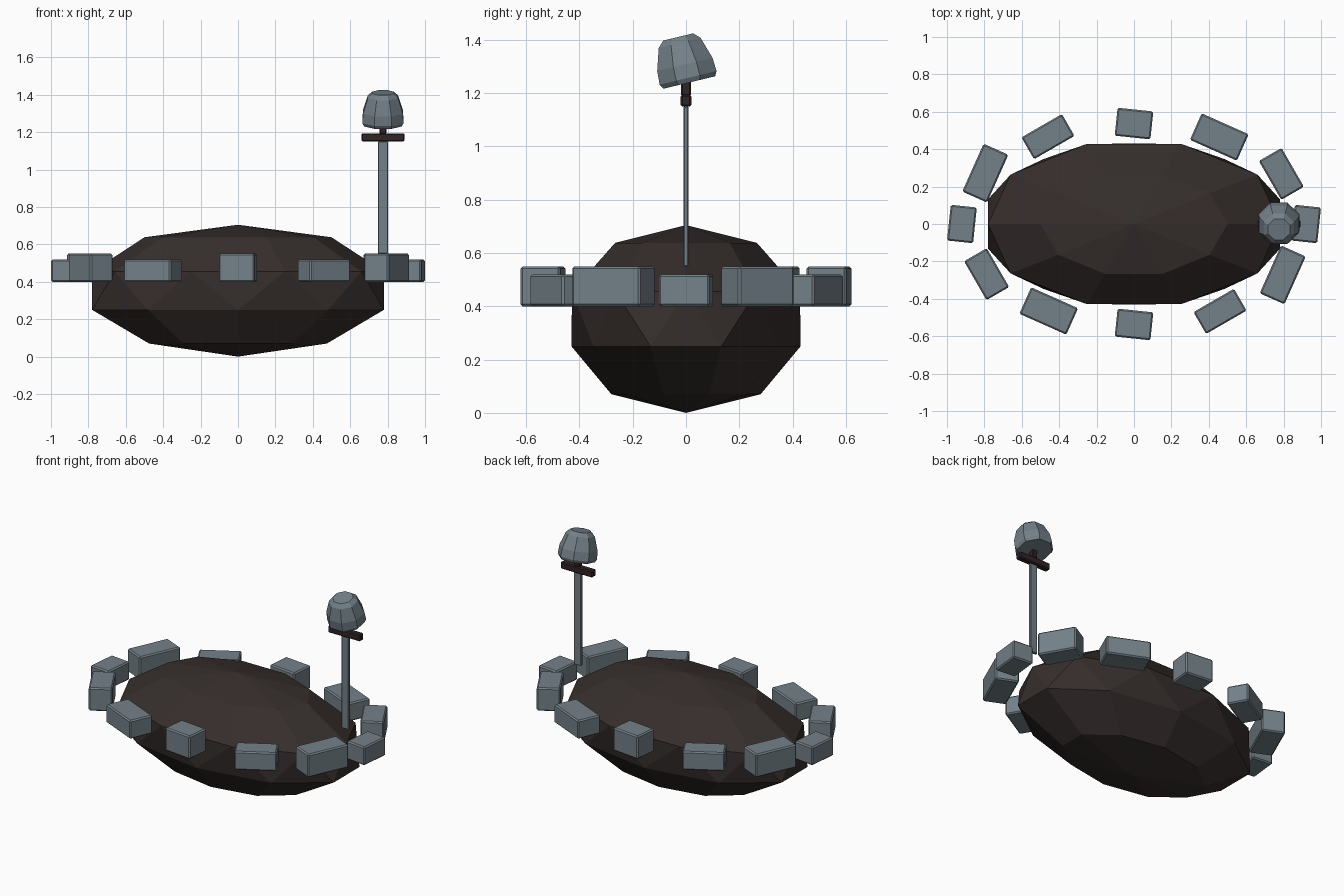
import bpy, bmesh, math
from mathutils import Matrix

if "Cube" in bpy.data.objects:
    bpy.data.objects.remove(bpy.data.objects["Cube"])


def material(name, rgb):
    m = bpy.data.materials.new(name)
    m.diffuse_color = (*rgb, 1)
    m.use_nodes = True
    m.node_tree.nodes["Principled BSDF"].inputs["Base Color"].default_value = m.diffuse_color
    return m


EARTH = material("dark earth", (0.036, 0.027, 0.025))
STONE = material("grey stone", (0.175, 0.22, 0.25))
WOOD = material("dark wood", (0.030, 0.018, 0.017))


def finish(name, bm, mat):
    bmesh.ops.recalc_face_normals(bm, faces=bm.faces)
    mesh = bpy.data.meshes.new(name)
    bm.to_mesh(mesh)
    bm.free()
    mesh.materials.append(mat)
    ob = bpy.data.objects.new(name, mesh)
    bpy.context.collection.objects.link(ob)
    return ob


def box(name, centre, size, mat, angle=0, bevel=0.008):
    bm = bmesh.new()
    bmesh.ops.create_cube(bm, size=1)
    bmesh.ops.scale(bm, vec=size, verts=bm.verts)
    bmesh.ops.bevel(bm, geom=bm.edges[:], offset=bevel, segments=1, affect='EDGES')
    ob = finish(name, bm, mat)
    ob.location = centre
    ob.rotation_euler.z = math.radians(angle)
    return ob


def ring(bm, n, rx, ry, z, phase=0, limit=9):
    out = []
    for i in range(n):
        a = math.radians(phase) + math.tau * i / n
        x = max(-limit, min(limit, rx * math.cos(a)))
        out.append(bm.verts.new((x, ry * math.sin(a), z)))
    return out


# Earth mound: stacked ten-sided rings, the middle band twisted half a step
bm = bmesh.new()
N = 10
rings = [ring(bm, N, 0.50, 0.28, 0.07, 18),
         ring(bm, N, 0.82, 0.43, 0.25, 18),
         ring(bm, N, 0.815, 0.45, 0.455, 0, 0.78),
         ring(bm, N, 0.50, 0.28, 0.638, 0)]
for k, (a, b) in enumerate(zip(rings, rings[1:])):
    for i in range(N):
        j = (i + 1) % N
        if k == 1:
            bm.faces.new((a[i], b[j], b[i]))
            bm.faces.new((a[i], a[j], b[j]))
        else:
            bm.faces.new((a[i], a[j], b[j], b[i]))
for r, z in ((rings[0], 0.0), (rings[-1], 0.705)):
    pole = bm.verts.new((0, 0, z))
    for i in range(N):
        bm.faces.new((r[i], r[(i + 1) % N], pole))
finish("earth_mound", bm, EARTH)

# Border stones: half of the ring, repeated by a half turn
stones = [(0.92, 0.0, 0.14, 0.192, 0.12, -6),
          (0.788, 0.268, 0.24, 0.14, 0.15, -60),
          (0.456, 0.465, 0.275, 0.155, 0.12, -24),
          (0.0, 0.537, 0.192, 0.15, 0.15, -6),
          (-0.46, 0.467, 0.25, 0.135, 0.12, 30),
          (-0.795, 0.272, 0.28, 0.145, 0.15, 66)]
for i, (x, y, l, w, h, ang) in enumerate(stones):
    for s in (1, -1):
        box(f"border_stone_{i}_{'a' if s > 0 else 'b'}", (s * x, s * y, 0.4 + h / 2),
            (l, w, h), STONE, ang)

# Marker post with cross bar and neck
PX = 0.775
box("marker_post", (PX, 0, 0.85), (0.052, 0.018, 0.60), STONE, bevel=0.003)
box("cross_bar", (PX, 0, 1.172), (0.23, 0.04, 0.044), WOOD, bevel=0.006)
box("grip", (PX, 0, 1.225), (0.036, 0.038, 0.07), WOOD, bevel=0.005)

# Helmet: eight-sided dome, tilted back on the post
bm = bmesh.new()
profile = [(0.104, 0), (0.114, 0.018), (0.111, 0.07), (0.084, 0.153), (0.06, 0.176)]
loops = [ring(bm, 8, r / 0.96, r / 0.96, z, 22.5) for r, z in profile]
for a, b in zip(loops, loops[1:]):
    for i in range(8):
        j = (i + 1) % 8
        bm.faces.new((a[i], a[j], b[j], b[i]))
bm.faces.new(loops[0])
bm.faces.new(loops[-1])
bmesh.ops.transform(bm, verts=bm.verts, matrix=Matrix.Translation((PX, 0.012, 1.24))
                    @ Matrix.Rotation(math.radians(13.5), 4, 'X'))
finish("helmet", bm, STONE)
